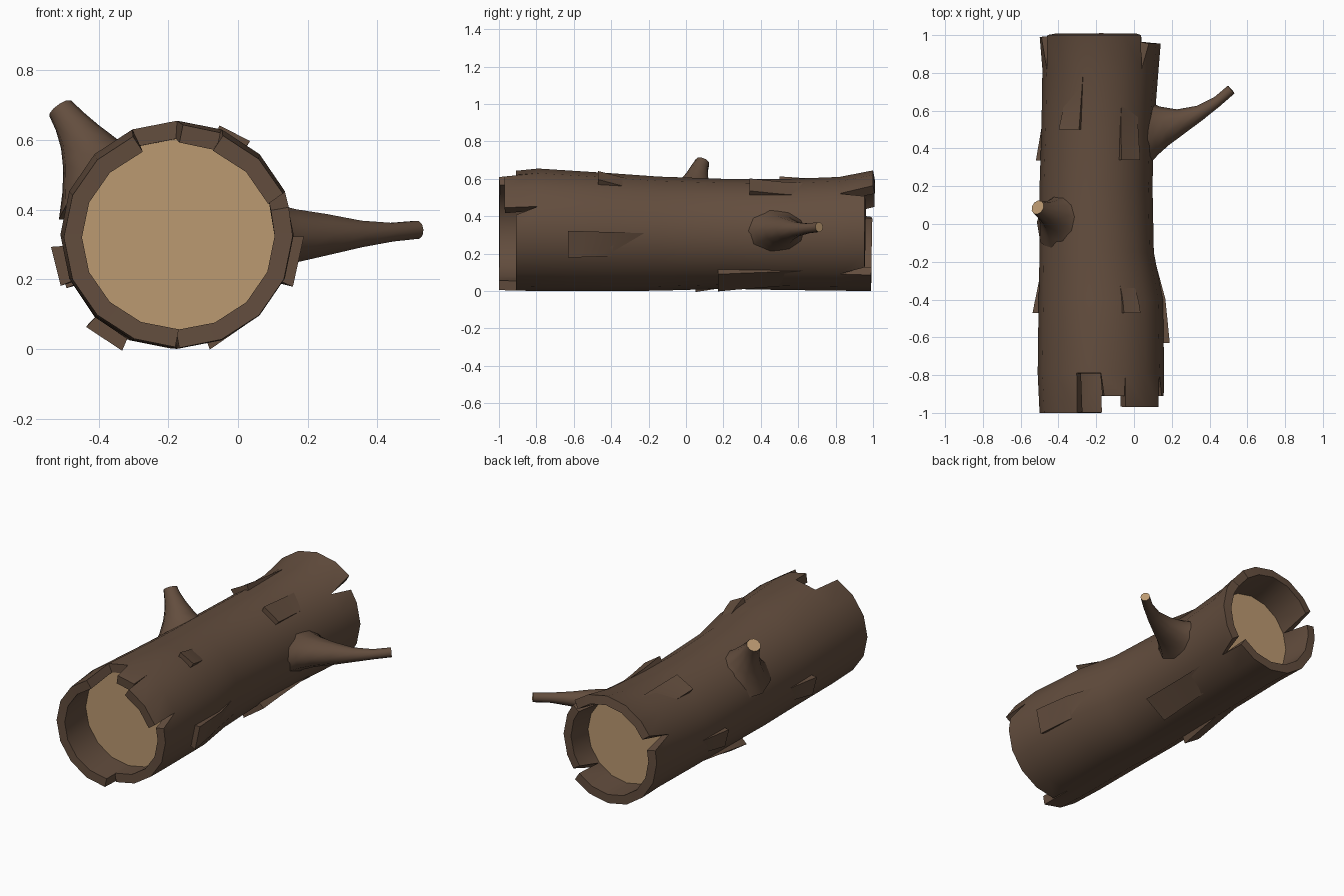
import bpy, bmesh, math
from mathutils import Vector

if "Cube" in bpy.data.objects:
    bpy.data.objects.remove(bpy.data.objects["Cube"])

def material(name, rgb):
    m = bpy.data.materials.new(name)
    m.diffuse_color = (*rgb, 1)
    m.use_nodes = True
    m.node_tree.nodes["Principled BSDF"].inputs["Base Color"].default_value = m.diffuse_color
    return m

BARK = material("bark brown", (0.125, 0.075, 0.048))
WOOD = material("cut wood tan", (0.50, 0.32, 0.165))
N = 16

# trunk outline along its length: y, left x, right x, bottom z, top z
RINGS = [(-1.0, -.50, .155, .005, .635), (-.79, -.51, .16, 0, .655),
         (-.4, -.505, .153, 0, .63), (-.15, -.50, .105, .002, .612),
         (.2, -.50, .098, .012, .60), (.5, -.49, .105, .006, .598),
         (.82, -.485, .13, .002, .61), (1.0, -.50, .145, 0, .645)]

def surf(y, deg, lift=0.0):
    """Point on the trunk surface at length y and angle deg."""
    for a, b in zip(RINGS, RINGS[1:]):
        if y <= b[0]:
            break
    t = (y - a[0]) / (b[0] - a[0])
    L, R, B, T = [p + (q - p) * t for p, q in zip(a[1:], b[1:])]
    c, s = math.cos(math.radians(deg)), math.sin(math.radians(deg))
    return Vector(((L + R) / 2 + ((R - L) / 2 + lift) * c, y,
                   (B + T) / 2 + ((T - B) / 2 + lift) * s))

def finish(bm, name, mats, fix=True, angle=35):
    if fix:
        bmesh.ops.recalc_face_normals(bm, faces=bm.faces)
    me = bpy.data.meshes.new(name)
    bm.to_mesh(me)
    bm.free()
    for m in mats:
        me.materials.append(m)
    ob = bpy.data.objects.new(name, me)
    bpy.context.collection.objects.link(ob)
    bpy.ops.object.select_all(action='DESELECT')
    bpy.context.view_layer.objects.active = ob
    ob.select_set(True)
    bpy.ops.object.shade_smooth_by_angle(angle=math.radians(angle))
    return ob

# trunk bark: hollow tube whose ends split into uneven tongues
bm = bmesh.new()
step = 360 / N
rings = [[bm.verts.new(surf(r[0], i * step)) for i in range(N)] for r in RINGS[1:-1]]
for a, b in zip(rings, rings[1:]):
    for i in range(N):
        j = (i + 1) % N
        bm.faces.new((a[i], b[i], b[j], a[j]))

def tongue(ring, first, last, y, lo, hi):
    """Extend sectors first..last to y, narrowing both sides to leave splits."""
    ends = []
    for i in range(first, last + 1):
        k = i + (lo if i == first else 0) - (hi if i == last else 0)
        ends.append(bm.verts.new(surf(y, k * step)))
    for n in range(last - first):
        p, q = ring[(first + n) % N], ring[(first + n + 1) % N]
        f = (p, ends[n], ends[n + 1], q)
        bm.faces.new(f if y > 0 else f[::-1])

for t in [(1, 3, -.97, .03, .03), (3, 4, -.91, .03, .12),
          (5, 12, -1.0, .03, .06), (12, 17, -.91, .04, .33)]:
    tongue(rings[0], *t)
for t in [(2, 7, 1.0, .15, .3), (7, 14, .99, .4, .1), (14, 18, .955, .35, .38)]:
    tongue(rings[-1], *t)
trunk = finish(bm, "trunk_bark", [BARK], fix=False)
sol = trunk.modifiers.new("thickness", 'SOLIDIFY')
sol.thickness = 0.052
sol.offset = -1
bpy.ops.object.modifier_apply(modifier=sol.name)
bpy.ops.object.shade_smooth_by_angle(angle=math.radians(35))

# recessed cut faces at both ends
for name, y, flip in [("front_cut_face", -.785, False), ("back_cut_face", .815, True)]:
    bm = bmesh.new()
    vs = [bm.verts.new(surf(y, -i * step if flip else i * step, -.045)) for i in range(N)]
    bm.faces.new(vs)
    finish(bm, name, [WOOD], fix=False)

# lifted bark flaps: angle range, lifted end y, far end y on each side, lift
FLAPS = [(-24, 0, -.63, -.35, -.16, .032), (54, 70, -.47, -.34, -.31, .028),
         (45.5, 66.5, .34, .60, .66, .03), (107.5, 129, .50, .82, .62, .03),
         (184, 203, -.47, -.27, -.32, .032), (184, 204, .335, .55, .48, .025),
         (-69, -41, .17, .55, .65, .035), (226, 247, .05, .45, .38, .04)]
bm = bmesh.new()
for a0, a1, y0, ya, yb, lift in FLAPS:
    rows = []
    for n in range(5):
        t = n / 4
        h = lift * (1 - t) - .005 * t
        pa, pb = y0 + (ya - y0) * t, y0 + (yb - y0) * t
        rows.append([bm.verts.new(p) for p in (
            surf(pa, a0, h), surf(pb, a1, h), surf(pb, a1, -.02), surf(pa, a0, -.02))])
    for p, q in zip(rows, rows[1:]):
        for i in range(4):
            j = (i + 1) % 4
            bm.faces.new((p[i], p[j], q[j], q[i]))
    bm.faces.new(rows[0])
    bm.faces.new(rows[-1])
finish(bm, "bark_flaps", [BARK], angle=25)

# branch stubs: flared tubes with a cut tip; each point is position, width, height
def branch(name, pts, sides=10):
    bm = bmesh.new()
    P = [Vector(p[0]) for p in pts]
    loops = []
    for i, (_, ru, rv) in enumerate(pts):
        d = (P[min(i + 1, len(P) - 1)] - P[max(i - 1, 0)]).normalized()
        u = d.cross(Vector((0, 0, 1))).normalized()
        v = u.cross(d)
        loops.append([bm.verts.new(P[i] + u * ru * math.cos(k * math.tau / sides)
                                   + v * rv * math.sin(k * math.tau / sides))
                      for k in range(sides)])
    for a, b in zip(loops, loops[1:]):
        for k in range(sides):
            j = (k + 1) % sides
            bm.faces.new((a[k], a[j], b[j], b[k]))
    bm.faces.new(loops[0])
    bm.faces.new(loops[-1]).material_index = 1
    finish(bm, name, [BARK, WOOD], angle=45)

branch("right_branch", [((.05, .50, .32), .19, .125), ((.10, .508, .322), .145, .10),
                        ((.16, .52, .325), .105, .08), ((.25, .545, .328), .066, .062),
                        ((.35, .59, .33), .04, .04), ((.44, .648, .335), .028, .028),
                        ((.515, .712, .342), .027, .027)])
branch("left_branch", [((-.37, .025, .465), .19, .17), ((-.40, .035, .51), .125, .12),
                       ((-.425, .048, .56), .09, .088), ((-.455, .06, .61), .063, .063),
                       ((-.485, .073, .655), .047, .047), ((-.51, .088, .69), .039, .039)])
